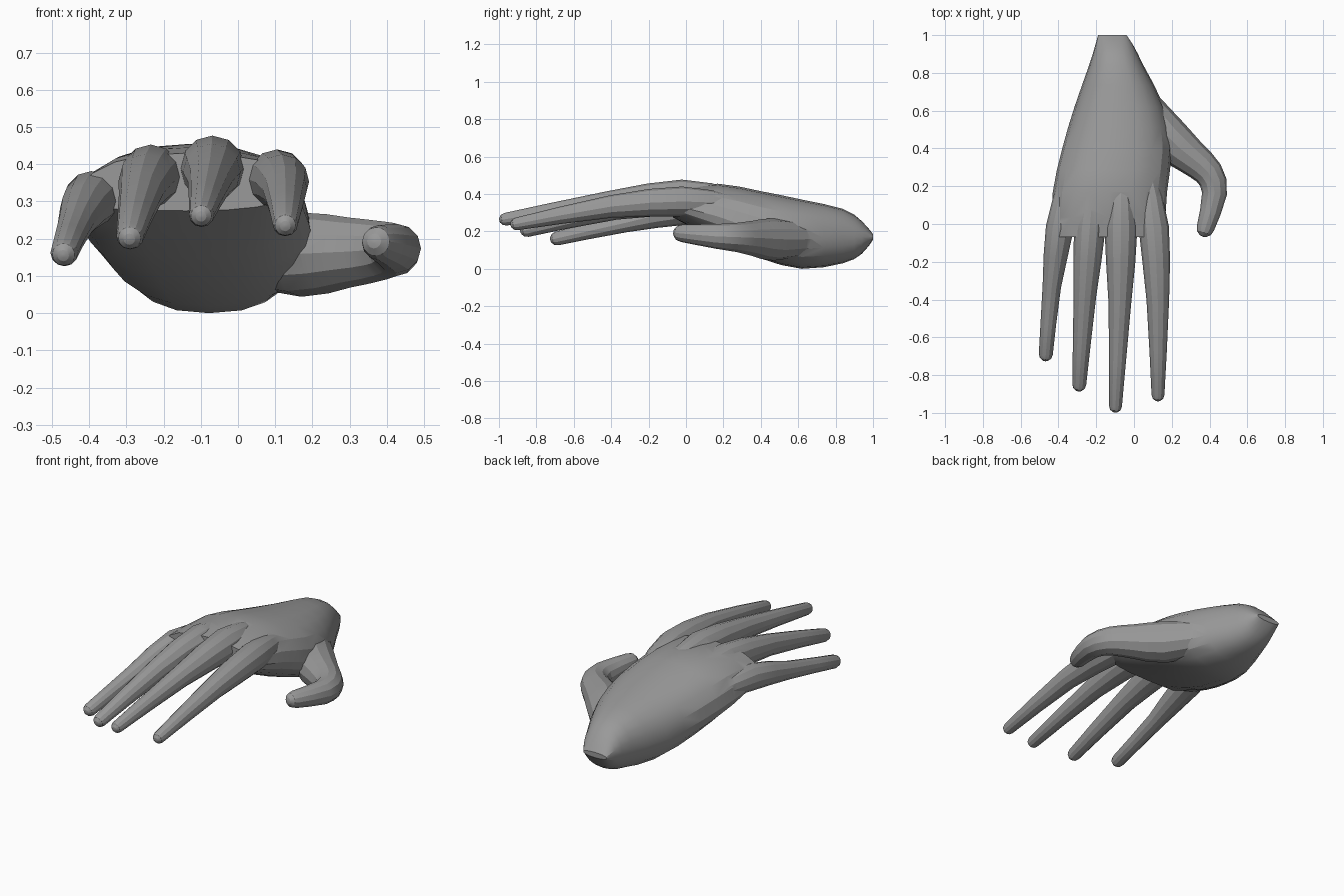
import bpy, bmesh, math
from mathutils import Vector

if "Cube" in bpy.data.objects:
    bpy.data.objects.remove(bpy.data.objects["Cube"])

grey = bpy.data.materials.new("plain grey")
grey.diffuse_color = (0.32, 0.32, 0.32, 1)
grey.use_nodes = True
grey.node_tree.nodes["Principled BSDF"].inputs["Base Color"].default_value = grey.diffuse_color


def refine(rows):
    """Insert a smooth in-between row after every control row."""
    out = []
    last = len(rows) - 1
    for i in range(last):
        quad = (rows[max(i - 1, 0)], rows[i], rows[i + 1], rows[min(i + 2, last)])
        out += [rows[i], tuple((9 * (b + c) - a - d) / 16 for a, b, c, d in zip(*quad))]
    return out + [rows[-1]]


def loft(name, rings):
    """Skin a list of equal-length rings and cap both ends."""
    bm = bmesh.new()
    rows = [[bm.verts.new(p) for p in ring] for ring in rings]
    n = len(rows[0])
    for a, b in zip(rows, rows[1:]):
        for i in range(n):
            j = (i + 1) % n
            bm.faces.new((a[i], a[j], b[j], b[i]))
    bm.faces.new(rows[0][::-1])
    bm.faces.new(rows[-1])
    bmesh.ops.recalc_face_normals(bm, faces=bm.faces)
    me = bpy.data.meshes.new(name)
    bm.to_mesh(me)
    bm.free()
    me.materials.append(grey)
    ob = bpy.data.objects.new(name, me)
    bpy.context.collection.objects.link(ob)
    return ob


def digit(name, *path, sides=12):
    """Tapered tube with a rounded tip; each path row is x, y, z, radius."""
    pts = [(Vector(p[:3]), p[3]) for p in refine(path)]
    tip, r = pts[-1]
    d = (tip - pts[-2][0]).normalized()
    for a in (35, 65, 82):
        pts.append((tip + d * r * math.sin(math.radians(a)), r * math.cos(math.radians(a))))
    rings = []
    for i, (p, w) in enumerate(pts):
        t = (pts[min(i + 1, len(pts) - 1)][0] - pts[max(i - 1, 0)][0]).normalized()
        side = t.cross(Vector((0, 0, 1))).normalized()
        up = side.cross(t)
        rings.append([p + w * (side * math.cos(k * math.tau / sides)
                               + up * math.sin(k * math.tau / sides)) for k in range(sides)])
    return loft(name, rings)


# palm and wrist: y, left x, right x, left edge z, right edge z, top z, bottom z
sections = refine([
    (1.0, -.19, -.04, .17, .17, .185, .155),
    (.94, -.207, .0, .17, .17, .255, .08),
    (.84, -.238, .05, .17, .17, .32, .03),
    (.62, -.315, .16, .17, .16, .37, .0),
    (.40, -.38, .2, .21, .2, .415, .055),
    (.17, -.43, .175, .26, .28, .455, .15),
    (-.07, -.44, .16, .29, .34, .43, .275)])
rings = []
for y, xl, xr, zl, zr, zt, zb in sections:
    ring = []
    for k in range(20):
        a = k * math.tau / 20
        c, s = math.cos(a), math.sin(a)
        f = .5 + .5 * math.copysign(abs(c) ** .85, c)
        edge = zl + (zr - zl) * f
        reach = (zt if s > 0 else zb) - edge
        ring.append((xl + (xr - xl) * f, y, edge + reach * abs(s) ** .95))
    rings.append(ring)
hand = loft("hand", rings)

# fingers and thumb
digits = [
    digit("index_finger", (.07, .24, .345, .05), (.105, -.02, .36, .08),
          (.126, -.4, .333, .06), (.127, -.905, .24, .034)),
    digit("middle_finger", (-.07, .24, .38, .05), (-.069, -.02, .39, .087),
          (-.075, -.42, .354, .06), (-.098, -.965, .265, .034)),
    digit("ring_finger", (-.21, .24, .36, .05), (-.234, -.02, .37, .083),
          (-.26, -.38, .322, .06), (-.29, -.85, .207, .037)),
    digit("little_finger", (-.345, .24, .3, .05), (-.393, -.02, .308, .074),
          (-.435, -.33, .243, .049), (-.467, -.69, .162, .037)),
    digit("thumb", (.0, .7, .16, .08), (.17, .47, .157, .113), (.3, .355, .163, .094),
          (.395, .27, .168, .078), (.426, .16, .174, .066), (.378, -.022, .19, .047)),
]

# merge every part into one skin
for part in digits:
    m = hand.modifiers.new(part.name, 'BOOLEAN')
    m.operation = 'UNION'
    m.solver = 'EXACT'
    m.object = part
bpy.context.view_layer.update()
merged = bpy.data.meshes.new_from_object(
    hand.evaluated_get(bpy.context.evaluated_depsgraph_get()))
hand.modifiers.clear()
hand.data = merged
for part in digits:
    bpy.data.objects.remove(part)

# soft shading with creases kept where parts meet
bpy.context.view_layer.objects.active = hand
hand.select_set(True)
bpy.ops.object.shade_smooth_by_angle(angle=math.radians(20))
